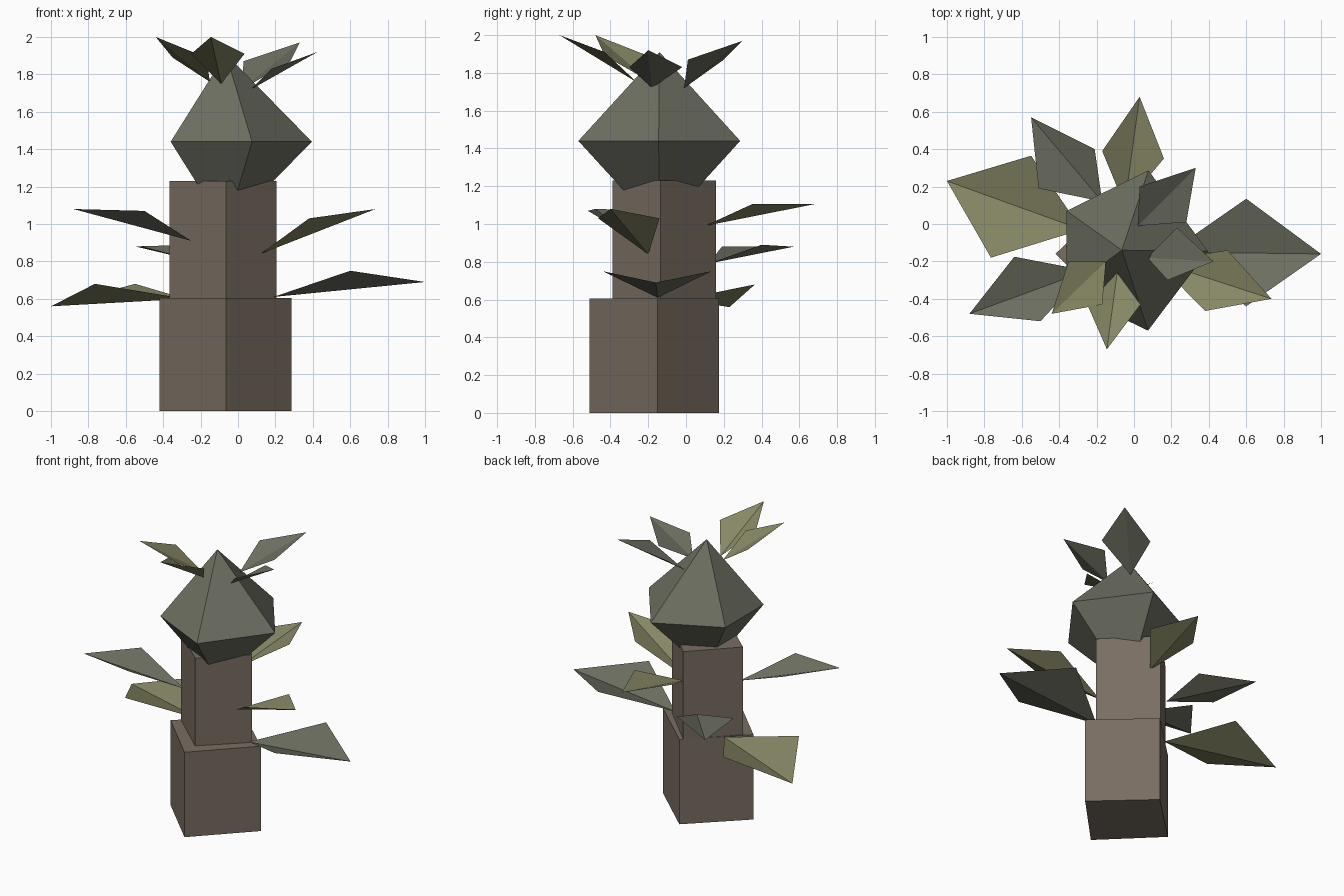
import bpy

if "Cube" in bpy.data.objects:
    bpy.data.objects.remove(bpy.data.objects["Cube"])


def material(name, rgb):
    m = bpy.data.materials.new(name)
    m.diffuse_color = (*rgb, 1)
    m.use_nodes = True
    m.node_tree.nodes["Principled BSDF"].inputs["Base Color"].default_value = m.diffuse_color
    return m


BARK = material("bark", (0.19, 0.155, 0.12))
GREEN = material("grey_green", (0.155, 0.16, 0.12))
OLIVE = material("olive", (0.24, 0.24, 0.13))


def mesh_object(name, verts, faces, mat):
    me = bpy.data.meshes.new(name)
    me.from_pydata(verts, [], faces)
    me.materials.append(mat)
    ob = bpy.data.objects.new(name, me)
    bpy.context.collection.objects.link(ob)
    return ob


def prism(name, outline, z0, z1, mat):
    n = len(outline)
    verts = [(x, y, z) for z in (z0, z1) for x, y in outline]
    sides = [(i, (i + 1) % n, (i + 1) % n + n, i + n) for i in range(n)]
    caps = [tuple(reversed(range(n))), tuple(range(n, 2 * n))]
    return mesh_object(name, verts, sides + caps, mat)


def bipyramid(name, ring, z, apex, half, mat):
    n = len(ring)
    verts = [(x, y, z) for x, y in ring]
    verts += [(*apex, z + half), (*apex, z - half)]
    faces = []
    for i in range(n):
        j = (i + 1) % n
        faces += [(i, j, n), (j, i, n + 1)]
    return mesh_object(name, verts, faces, mat)


def leaf(name, base, right, tip, left, mat):
    # kite folded along its midrib
    return mesh_object(name, [base, right, tip, left], [(0, 1, 2), (0, 2, 3)], mat)


# trunk blocks, set diagonally
prism("lower_trunk", [(-0.065, -0.51), (0.285, -0.15), (-0.07, 0.175), (-0.42, -0.16)],
      0, 0.605, BARK)
prism("upper_trunk", [(-0.065, -0.39), (0.205, -0.135), (-0.09, 0.16), (-0.365, -0.12)],
      0.6, 1.23, BARK)

# five-sided crown
bipyramid("crown", [(0.395, -0.145), (0.077, 0.287), (-0.36, 0.07), (-0.36, -0.36),
                    (0.075, -0.57)], 1.44, (-0.065, -0.14), 0.47, GREEN)

# leaves on the crown
leaf("top_leaf_back", (0.02, -0.01, 1.72), (0.28, 0.01, 1.87), (0.33, 0.30, 1.97),
     (0.03, 0.2, 1.87), GREEN)
leaf("top_leaf_right", (0.07, -0.18, 1.72), (0.18, -0.3, 1.83), (0.425, -0.2, 1.92),
     (0.23, -0.02, 1.83), GREEN)
leaf("top_leaf_front", (-0.09, -0.26, 1.75), (-0.25, -0.43, 1.91), (-0.145, -0.67, 2.0),
     (0.035, -0.43, 1.91), OLIVE)
leaf("top_leaf_left", (-0.15, -0.2, 1.76), (-0.35, -0.2, 1.89), (-0.44, -0.48, 2.0),
     (-0.17, -0.43, 1.89), OLIVE)

# leaves around the trunk
leaf("trunk_leaf_back_left", (-0.17, 0.12, 0.79), (-0.21, 0.4, 0.89), (-0.55, 0.57, 0.88),
     (-0.51, 0.19, 0.88), GREEN)
leaf("trunk_leaf_back", (-0.05, 0.1, 0.99), (0.16, 0.35, 1.105), (0.03, 0.68, 1.105),
     (-0.17, 0.39, 1.105), OLIVE)
leaf("trunk_leaf_far_left", (-0.28, -0.03, 0.6), (-0.55, 0.365, 0.68), (-1.0, 0.23, 0.56),
     (-0.765, -0.18, 0.68), OLIVE)
leaf("trunk_leaf_left", (-0.25, -0.25, 0.91), (-0.64, -0.175, 1.07), (-0.88, -0.48, 1.08),
     (-0.5, -0.52, 1.07), GREEN)
leaf("trunk_leaf_far_right", (0.19, -0.15, 0.61), (0.6, -0.44, 0.75), (1.0, -0.16, 0.69),
     (0.6, 0.135, 0.75), GREEN)
leaf("trunk_leaf_right", (0.12, -0.2, 0.84), (0.38, -0.465, 1.03), (0.735, -0.4, 1.08),
     (0.5, -0.14, 1.03), OLIVE)
